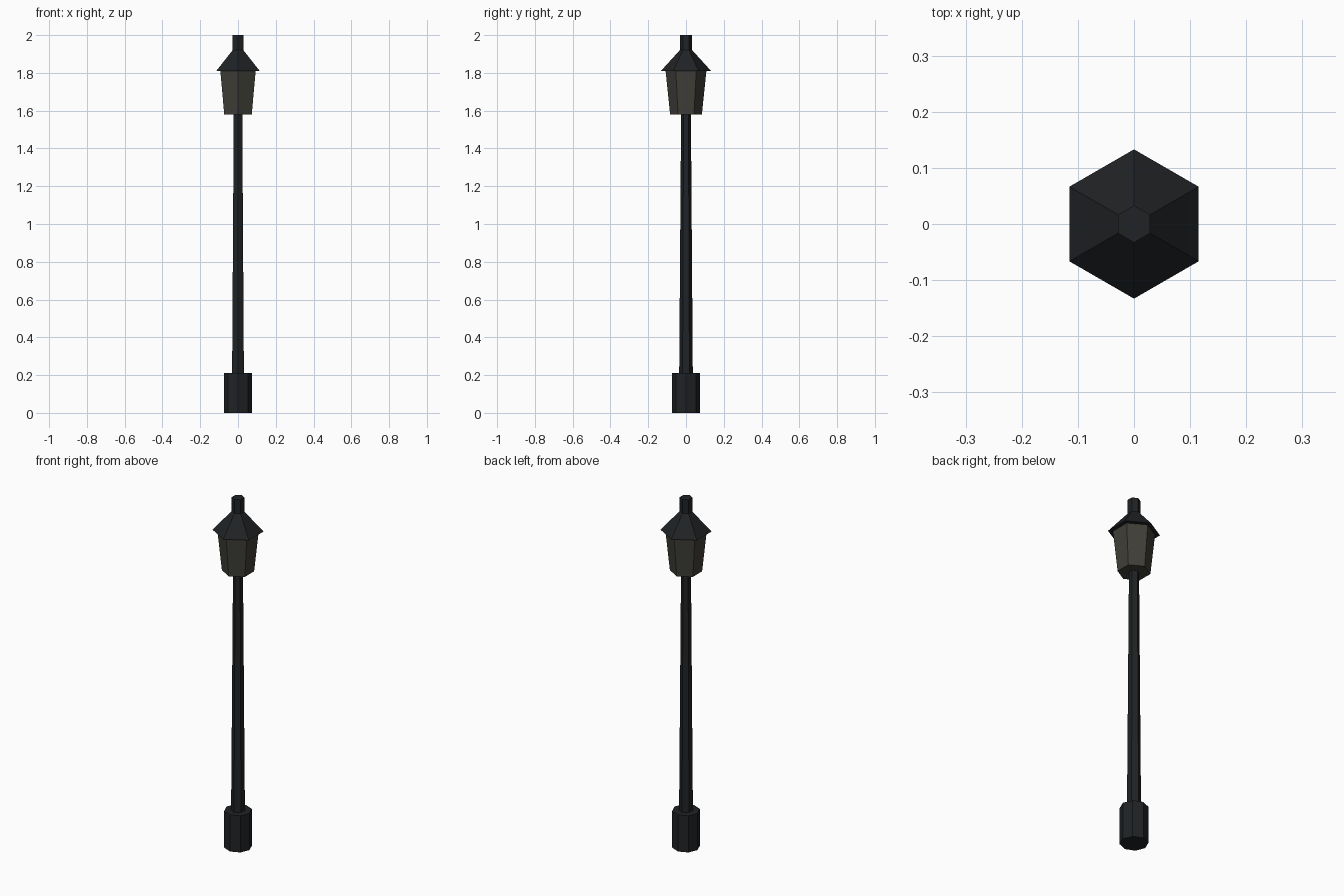
import bpy, math

if "Cube" in bpy.data.objects:
    bpy.data.objects.remove(bpy.data.objects["Cube"])


def material(name, rgb):
    m = bpy.data.materials.new(name)
    m.diffuse_color = (*rgb, 1)
    m.use_nodes = True
    m.node_tree.nodes["Principled BSDF"].inputs["Base Color"].default_value = m.diffuse_color
    return m


iron = material("dark_iron", (0.014, 0.016, 0.018))
glass = material("smoky_glass", (0.052, 0.050, 0.040))


def prism(name, sides, r_bottom, r_top, z0, z1, mat):
    """Tapered prism with one corner pointing along the y axis."""
    bpy.ops.mesh.primitive_cone_add(vertices=sides, radius1=r_bottom, radius2=r_top,
                                    depth=z1 - z0, location=(0, 0, (z0 + z1) / 2))
    ob = bpy.context.object
    ob.name = name
    ob.data.materials.append(mat)
    return ob


# Octagonal foot and slender tapered hexagonal pole
prism("base", 8, 0.073, 0.073, 0.0, 0.21, iron)
prism("pole", 6, 0.036, 0.026, 0.21, 1.58, iron)

# Lantern: flared glass body, overhanging roof and chimney cap
prism("lantern_glass", 6, 0.084, 0.108, 1.58, 1.81, glass)
prism("lantern_roof", 6, 0.133, 0.033, 1.81, 1.92, iron)
prism("finial", 6, 0.033, 0.033, 1.92, 2.0, iron)
